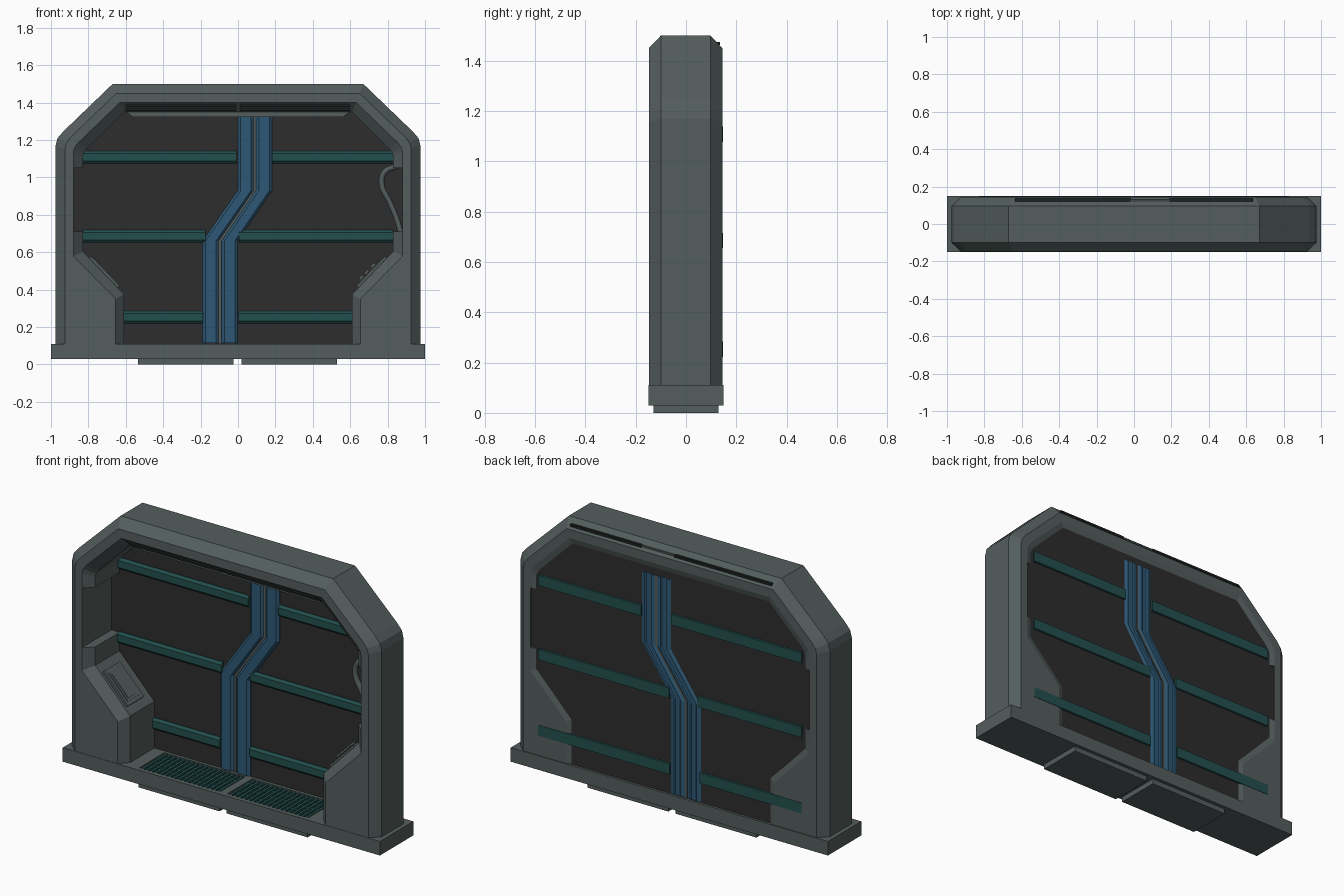
import bpy, bmesh, math
from mathutils import Matrix, Vector

if "Cube" in bpy.data.objects:
    bpy.data.objects.remove(bpy.data.objects["Cube"])


def mat(name, r, g, b):
    m = bpy.data.materials.new(name)
    m.diffuse_color = (r, g, b, 1)
    m.use_nodes = True
    m.node_tree.nodes["Principled BSDF"].inputs["Base Color"].default_value = m.diffuse_color
    return m


GREY = mat("grey green metal", 0.088, 0.112, 0.11)
TEAL = mat("dark teal", 0.016, 0.078, 0.075)
BLUE = mat("steel blue", 0.026, 0.098, 0.18)
BLACK = mat("door charcoal", 0.026, 0.026, 0.026)
DARK = mat("slot black", 0.012, 0.015, 0.015)


def finish(name, bm, m):
    bmesh.ops.recalc_face_normals(bm, faces=bm.faces)
    me = bpy.data.meshes.new(name)
    bm.to_mesh(me)
    bm.free()
    me.materials.append(m)
    ob = bpy.data.objects.new(name, me)
    bpy.context.collection.objects.link(ob)
    return ob


def box(name, lo, hi, m, turn=0.0, at=(0, 0, 0)):
    """Box between two corners, turned about y and then moved."""
    bm = bmesh.new()
    bmesh.ops.create_cube(bm, size=1)
    lo, hi = Vector(lo), Vector(hi)
    for v in bm.verts:
        v.co = Vector([lo[i] + (v.co[i] + 0.5) * (hi[i] - lo[i]) for i in range(3)])
    bm.transform(Matrix.Translation(at) @ Matrix.Rotation(turn, 4, 'Y'))
    return finish(name, bm, m)


def loft(name, loops, m, closed=False, caps=True):
    """Skin between rows of points; closed joins the last row to the first."""
    bm = bmesh.new()
    rows = [[bm.verts.new(p) for p in lp] for lp in loops]
    n = len(rows[0])
    pairs = list(zip(rows, rows[1:])) + ([(rows[-1], rows[0])] if closed else [])
    for a, b in pairs:
        for i in range(n if not closed else n - 1):
            j = (i + 1) % n
            bm.faces.new((a[i], a[j], b[j], b[i]))
    if caps:
        if closed:
            bm.faces.new([r[0] for r in rows])
            bm.faces.new([r[-1] for r in rows])
        else:
            bm.faces.new(rows[0])
            bm.faces.new(rows[-1])
    bmesh.ops.remove_doubles(bm, verts=bm.verts, dist=1e-5)
    return finish(name, bm, m)


# --- frame arch: four half outlines, matched station by station
outer = [(.975, .11), (.975, .37), (.975, .6), (.975, .71), (.975, .72), (.975, 1.04),
         (.975, 1.05), (.975, 1.17), (.965, 1.21), (.935, 1.245), (.67, 1.5)]
face_out = [(.925, .11), (.925, .37), (.925, .6), (.925, .71), (.925, .72), (.925, 1.04),
            (.925, 1.05), (.925, 1.155), (.917, 1.185), (.895, 1.215), (.65, 1.45)]
face_in = [(.655, .11), (.655, .35), (.88, .58), (.88, .71), (.88, .712), (.88, 1.048),
           (.88, 1.05), (.88, 1.135), (.873, 1.16), (.855, 1.185), (.632, 1.4)]
deep = [(.61, .11), (.61, .375), (.83, .605), (.83, .71), (.88, .711), (.88, 1.049),
        (.83, 1.05), (.83, 1.11), (.825, 1.13), (.81, 1.15), (.61, 1.35)]


def arch(half, y):
    return [(-x, y, z) for x, z in half] + [(x, y, z) for x, z in reversed(half)]


loft("frame_arch", [arch(outer, -.1), arch(face_out, -.148), arch(face_in, -.148), arch(deep, -.1),
                    arch(deep, .13), arch(face_in, .145), arch(face_out, .145), arch(outer, .097)],
     GREY, closed=True)

# --- base slab with two grate pits, feet under it
base = box("base_slab", (-1, -.15, .03), (1, .15, .11), GREY)
for side, x0, x1 in (("left", -.535, -.025), ("right", .02, .53)):
    cutter = box("pit_cutter", (x0, -.125, .085), (x1, .1, .2), GREY)
    mod = base.modifiers.new("pit", 'BOOLEAN')
    mod.operation = 'DIFFERENCE'
    mod.solver = 'EXACT'
    mod.object = cutter
    bpy.context.view_layer.objects.active = base
    bpy.ops.object.modifier_apply(modifier=mod.name)
    bpy.data.objects.remove(cutter)
    box(side + "_foot", (x0, -.13, 0), (x1, .13, .031), GREY)
    box(side + "_grate_bed", (x0, -.125, .08), (x1, .1, .088), DARK)
    for i in range(18):
        x = x0 + (i + .5) * (x1 - x0) / 18
        box(side + "_grate_slat", (x - .007, -.125, .087), (x + .007, .1, .107), TEAL)
    for y in (-.07, -.0125, .045):
        box(side + "_grate_cross_bar", (x0, y - .006, .087), (x1, y + .006, .105), TEAL)

# --- door leaves meeting on the zigzag seam
seam = [(-.097, .11), (-.097, .66), (.09, .93), (.09, 1.385)]
rim = [p for i, p in enumerate(face_in) if i not in (3, 4, 5, 6)]
rim[-1] = (.632, 1.385)
for side, s in (("left", -1), ("right", 1)):
    flat = seam + [(s * x, z) for x, z in reversed(rim)]
    loft(side + "_door_leaf", [[(x, y, z) for x, z in flat] for y in (.118, .136)], BLACK)


# --- zigzag posts: cross-section in (x offset, y) swept up the seam
def zigzag(name, section, shift, top_shift, m):
    zs = (.115, .66, .93, 1.33)
    xs = (-.097 + shift, -.097 + shift, .09 + top_shift, .09 + top_shift)
    loft(name, [[(x + dx, y, z) for dx, y in section] for x, z in zip(xs, zs)], m)


post = [(-.043, .136), (-.043, .114), (-.028, .102), (.028, .102), (.043, .114), (.043, .136),
        (.03, .143), (.02, .143), (.014, .137), (-.014, .137), (-.02, .143), (-.03, .143)]
zigzag("left_post", post, -.049, -.048, BLUE)
zigzag("right_post", post, .052, .05, BLUE)
zigzag("seam_strip", [(-.007, .112), (.007, .112), (.007, .139), (-.007, .139)], 0, 0, GREY)

# --- cross bars on both leaves
bar = [(.147, -.03), (.147, .03), (.112, .033), (.1, .02), (.1, -.02), (.112, -.033)]
for z, xl, xr in ((1.108, -.008, .182), (.685, -.175, .005), (.253, -.188, .002)):
    for side, a, b in (("left", -.83, xl), ("right", xr, .83)):
        loft(side + "_cross_bar", [[(x, y, z + dz) for y, dz in bar] for x in (a, b)], TEAL)

# --- lintel rail under the top and dark vent slots
loft("lintel_rail", [[(-w, -.07, z), (w, -.07, z), (w, .1, z), (-w, .1, z)]
                     for w, z in ((.6, 1.352), (.56, 1.322))], GREY)
for side, x0, x1 in (("left", -.6, -.012), ("right", .012, .6)):
    for k in (-.011, .011):
        box(side + "_front_vent", (x0, -.124 - k - .007, 1.376 + k - .007),
            (x1, -.124 - k + .006, 1.376 + k + .006), DARK)
for side, x0, x1 in (("left", -.635, -.02), ("right", .19, .635)):
    box(side + "_back_vent", (x0, .115, 1.462), (x1, .136, 1.475), DARK)
box("back_vent_link", (-.02, .118, 1.463), (.19, .131, 1.473), GREY)

# --- consoles on the sloped shoulders
for side, s in (("left", -1), ("right", 1)):
    at = (s * .72, 0, .49)
    turn = -s * math.radians(46)
    box(side + "_console_rim", (-.11, -.085, -.01), (.11, .06, .014), GREY, turn, at)
    box(side + "_console_pad", (-.09, -.068, .01), (.09, .043, .018), GREY, turn, at)
    box(side + "_console_screen", (-.075, -.055, .017), (.075, .03, .021), GREY, turn, at)
for x in (-.06, -.02, .03):
    box("console_switch", (x - .014, -.04, .018), (x + .014, .01, .034), GREY,
        -math.radians(46), (.72, 0, .49))

# --- loose cable in the right-hand recess
cu = bpy.data.curves.new("cable", 'CURVE')
cu.dimensions = '3D'
cu.bevel_depth = .015
cu.bevel_resolution = 2
cu.resolution_u = 6
sp = cu.splines.new('BEZIER')
path = [(.85, 1.06), (.785, 1.03), (.768, .965), (.81, .87), (.848, .78), (.87, .705)]
sp.bezier_points.add(len(path) - 1)
for bp, (x, z) in zip(sp.bezier_points, path):
    bp.co = (x, -.04, z)
    bp.handle_left_type = bp.handle_right_type = 'AUTO'
cu.materials.append(GREY)
bpy.context.collection.objects.link(bpy.data.objects.new("cable", cu))
